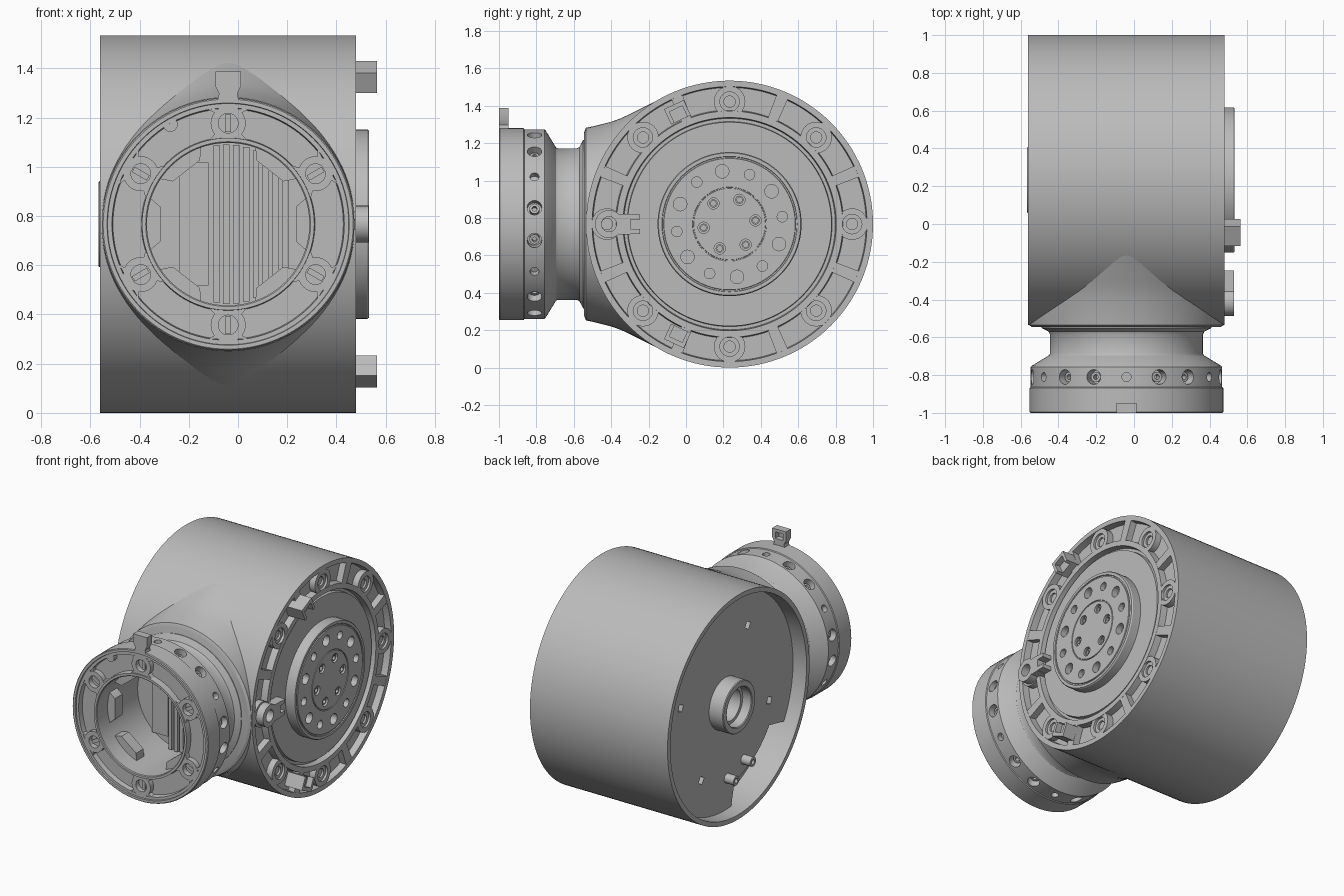
import bpy, bmesh
from math import sin, cos, radians, sqrt, pi
from mathutils import Matrix, Vector

cube = bpy.data.objects.get("Cube")
if cube:
    bpy.data.objects.remove(cube, do_unlink=True)

grey = bpy.data.materials.new("satin grey")
grey.use_nodes = True
colour = (0.5, 0.5, 0.5, 1)
grey.diffuse_color = colour
grey.node_tree.nodes["Principled BSDF"].inputs["Base Color"].default_value = colour

# Working frames: third local axis runs out of the housing side / out of the neck front
HOUSING = Matrix(((0, 0, 1, 0), (1, 0, 0, 0.233), (0, 1, 0, 0.767), (0, 0, 0, 1)))
NECK = Matrix(((1, 0, 0, -0.04), (0, 0, -1, 0), (0, 1, 0, 0.767), (0, 0, 0, 1)))
ID = Matrix.Identity(4)


def turn(deg):
    return Matrix.Rotation(radians(deg), 4, 'Z')


def polar(r, deg):
    return r * cos(radians(deg)), r * sin(radians(deg))


def skin(bm, rings, closed, caps=False):
    """Join successive rings of points with quads."""
    vs = [[bm.verts.new(p) for p in ring] for ring in rings]
    n = len(vs[0])
    faces = []
    for i in range(len(vs) if closed else len(vs) - 1):
        a, b = vs[i], vs[(i + 1) % len(vs)]
        for j in range(n):
            k = (j + 1) % n
            faces.append(bm.faces.new((a[j], a[k], b[k], b[j])))
    if caps:
        faces += [bm.faces.new(vs[0]), bm.faces.new(vs[-1])]
    bmesh.ops.recalc_face_normals(bm, faces=faces)
    return [v for ring in vs for v in ring]


def lathe(bm, profile, at=(0, 0), n=32, T=ID):
    """Spin (radius, height) points; a profile that starts off the axis is a closed loop."""
    rings = [[T @ Vector((at[0] + r * cos(2 * pi * j / n), at[1] + r * sin(2 * pi * j / n), w))
              for j in range(n)] for r, w in profile]
    verts = skin(bm, rings, profile[0][0] > 0)
    bmesh.ops.remove_doubles(bm, verts=verts, dist=1e-5)
    bmesh.ops.recalc_face_normals(bm, faces=bm.faces[:])


def rod(bm, r, w0, w1, at=(0, 0), n=24, T=ID):
    lathe(bm, [(0, w0), (r, w0), (r, w1), (0, w1)], at, n, T)


def prism(bm, pts, w0, w1, T=ID):
    skin(bm, [[T @ Vector((u, v, w)) for u, v in pts] for w in (w0, w1)], False, True)


def box(bm, u0, u1, v0, v1, w0, w1, T=ID):
    prism(bm, [(u0, v0), (u1, v0), (u1, v1), (u0, v1)], w0, w1, T)


def shade(mesh):
    if not mesh.materials:
        mesh.materials.append(grey)
    for p in mesh.polygons:
        p.use_smooth = True
        p.material_index = 0
    mesh.set_sharp_from_angle(angle=radians(28))


def finish(name, bm, M):
    bm.transform(M)
    mesh = bpy.data.meshes.new(name)
    bm.to_mesh(mesh)
    bm.free()
    shade(mesh)
    ob = bpy.data.objects.new(name, mesh)
    bpy.context.scene.collection.objects.link(ob)
    return ob


def cut(ob, bm, M):
    """Subtract the cutter from the object and bake the result."""
    cutter = finish("cutter", bm, M)
    cutter.hide_render = True
    mod = ob.modifiers.new("cut", 'BOOLEAN')
    mod.operation, mod.solver, mod.object = 'DIFFERENCE', 'EXACT', cutter
    bpy.context.view_layer.update()
    dg = bpy.context.evaluated_depsgraph_get()
    mesh = bpy.data.meshes.new_from_object(ob.evaluated_get(dg))
    ob.modifiers.clear()
    ob.data = mesh
    bpy.data.objects.remove(cutter, do_unlink=True)
    shade(mesh)


# Housing drum with a pocketed rim on one side and a deep cavity on the other
bm = bmesh.new()
lathe(bm, [(0, .465), (.545, .465), (.548, .44), (.565, .44), (.57, .48), (.605, .48), (.61, .435),
           (.73, .435), (.735, .48), (.767, .48), (.767, -.56), (.735, -.56), (.73, -.36), (0, -.36)], n=128)
finish("housing_drum", bm, HOUSING)

# Ribs and screw bosses that divide the rim pockets
bm = bmesh.new()
for k in range(8):
    a = 22.5 + 45 * k
    prism(bm, [polar(.6, a - 2.7), polar(.737, a - 2.5), polar(.737, a + 2.5), polar(.6, a + 2.7)], .43, .479)
    lathe(bm, [(0, .45), (.03, .45), (.03, .463), (.052, .463), (.052, .478),
               (.084, .478), (.084, .43), (0, .43)], polar(.655, 45 * k))
finish("rim_bosses", bm, HOUSING)

# Clips on the rim
bm = bmesh.new()
for a in (115, 245):
    prism(bm, [(.615, -.058), (.705, -.058), (.705, .058), (.615, .058), (.615, .038),
               (.68, .038), (.68, -.038), (.615, -.038)], .43, .565, turn(a))
    box(bm, .615, .69, -.045, .045, .43, .525, turn(a))
lathe(bm, [(.04, .45), (.075, .45), (.075, .53), (.04, .53)], (-.645, 0))
box(bm, -.59, -.53, -.055, .055, .45, .53)
for s in (-1, 1):
    box(bm, -.54, -.48, min(s * .025, s * .052), max(s * .025, s * .052), .455, .53)
finish("rim_clips", bm, HOUSING)

# Output disc with its bolt circles
bm = bmesh.new()
lathe(bm, [(0, .45), (.385, .45), (.385, .525), (.38, .533), (.362, .533), (.36, .527), (.353, .527),
           (.351, .533), (.198, .533), (.197, .527), (.192, .527), (.191, .533), (0, .533)], n=96)
disc = finish("output_disc", bm, HOUSING)
bm = bmesh.new()
for k in range(6):
    a = 8 + 60 * k
    rod(bm, .036, .49, .56, polar(.285, a + 30))
    rod(bm, .028, .50, .56, polar(.285, a))
    rod(bm, .03, .50, .56, polar(.14, a))
cut(disc, bm, HOUSING)
bm = bmesh.new()
for k in range(6):
    lathe(bm, [(.014, .48), (.022, .48), (.022, .525), (.014, .525)], polar(.14, 8 + 60 * k), 16)
finish("disc_screws", bm, HOUSING)

# Rear plate with a notch at its edge
bm = bmesh.new()
prism(bm, [polar(.58 if 215 <= a <= 260 else .732, a) for a in range(0, 360, 5)], -.46, -.39)
plate = finish("rear_plate", bm, HOUSING)
bm = bmesh.new()
rod(bm, .112, -.5, -.35)
for a in (17, 119, 199, 301):
    box(bm, .48, .525, -.022, .022, -.5, -.42, turn(a))
cut(plate, bm, HOUSING)

# Hub and posts on the rear plate
bm = bmesh.new()
lathe(bm, [(.132, -.562), (.137, -.567), (.17, -.567), (.175, -.562), (.175, -.42),
           (.11, -.42), (.11, -.5), (.132, -.5)], n=64)
finish("rear_hub", bm, HOUSING)
bm = bmesh.new()
for p in ((-.2, -.46), (-.02, -.52)):
    lathe(bm, [(.015, -.53), (.032, -.53), (.032, -.44), (.015, -.44)], p, 20)
finish("rear_posts", bm, HOUSING)

# Collar blending the neck into the drum
bm = bmesh.new()
sections = [(.545, .5, .49), (.535, .515, .515), (.5, .517, .522), (.4, .517, .547), (.35, .517, .565),
            (.3, .517, .588), (.2, .517, .638), (.1, .517, .688), (.05, .517, .705)]
skin(bm, [[(rx * cos(2 * pi * j / 96), rz * sin(2 * pi * j / 96), w) for j in range(96)]
          for w, rx, rz in sections], False, True)
collar = finish("neck_collar", bm, NECK)
bm = bmesh.new()
rod(bm, .745, -1, 1, n=128)
cut(collar, bm, HOUSING)

# Neck and front flange, hollow from the front
bm = bmesh.new()
lathe(bm, [(0, .555), (.33, .555), (.33, .995), (.335, 1), (.35, 1), (.353, .955), (.468, .955), (.472, .99),
           (.49, .99), (.492, 1), (.508, 1), (.513, .995), (.513, .868), (.507, .864), (.507, .757),
           (.5, .75), (.41, .695), (.405, .685), (.405, .585), (.412, .57), (.45, .55), (.45, .535),
           (.4, .5), (0, .5)], n=96)
neck = finish("neck_flange", bm, NECK)


def radial(deg):
    return turn(deg) @ Matrix.Translation((0, 0, .81)) @ Matrix.Rotation(pi / 2, 4, 'Y')


# Radial screw holes around the flange band
bm = bmesh.new()
screws = bmesh.new()
for k in range(6):
    rod(bm, .024, .47, .56, T=radial(30 + 60 * k))
    for d in (-10, 10):
        rod(bm, .039, .43, .56, T=radial(60 * k + d))
        lathe(screws, [(.013, .42), (.027, .42), (.027, .475), (.013, .475)], n=16, T=radial(60 * k + d))
cut(neck, bm, NECK)
finish("band_screws", screws, NECK)

# Flange face bosses
bm = bmesh.new()
for k in range(6):
    a = 30 + 60 * k
    lathe(bm, [(.04, .95), (.071, .95), (.071, .99), (.04, .99)], polar(.41, a))
    for r0, r1, half in ((.345, .37, 14), (.45, .474, 10)):
        prism(bm, [polar(r0, a - half), polar(r1, a - half * .6), polar(r1, a + half * .6), polar(r0, a + half)]
              if r0 < .4 else
              [polar(r0, a - half * .6), polar(r1, a - half), polar(r1, a + half), polar(r0, a + half * .6)],
              .95, .989)
    box(bm, .375, .445, -.012, .012, .95, .965, turn(a))
rod(bm, .03, .95, .989, (-.235, .405))
finish("flange_bosses", bm, NECK)

# Keys on the bore wall
bm = bmesh.new()
for a in (0, 52, 128, 180, 232, 308):
    prism(bm, [(.335, -.11), (.315, -.105), (.275, -.07), (.275, .07), (.315, .105), (.335, .11)],
          .8, .88, turn(a))
finish("bore_keys", bm, NECK)

# Fins on the floor of the bore
bm = bmesh.new()
for k in range(8):
    u = -.06 + .04 * k
    h = sqrt(.325 ** 2 - max(abs(u), abs(u + .026)) ** 2)
    box(bm, u, u + .026, -h, h, .54, .61 - .004 * k)
box(bm, -.2, -.08, -.25, .25, .54, .585)
finish("bore_fins", bm, NECK)

# Locating tab on top of the flange
bm = bmesh.new()
prism(bm, [(-.045, .495), (.045, .495), (.037, .53), (.052, .56), (.052, .62),
           (-.052, .62), (-.052, .56), (-.037, .53)], .948, 1)
tab = finish("top_tab", bm, NECK)
bm = bmesh.new()
box(bm, -.028, .028, .555, .6, .9, .985)
cut(tab, bm, NECK)
